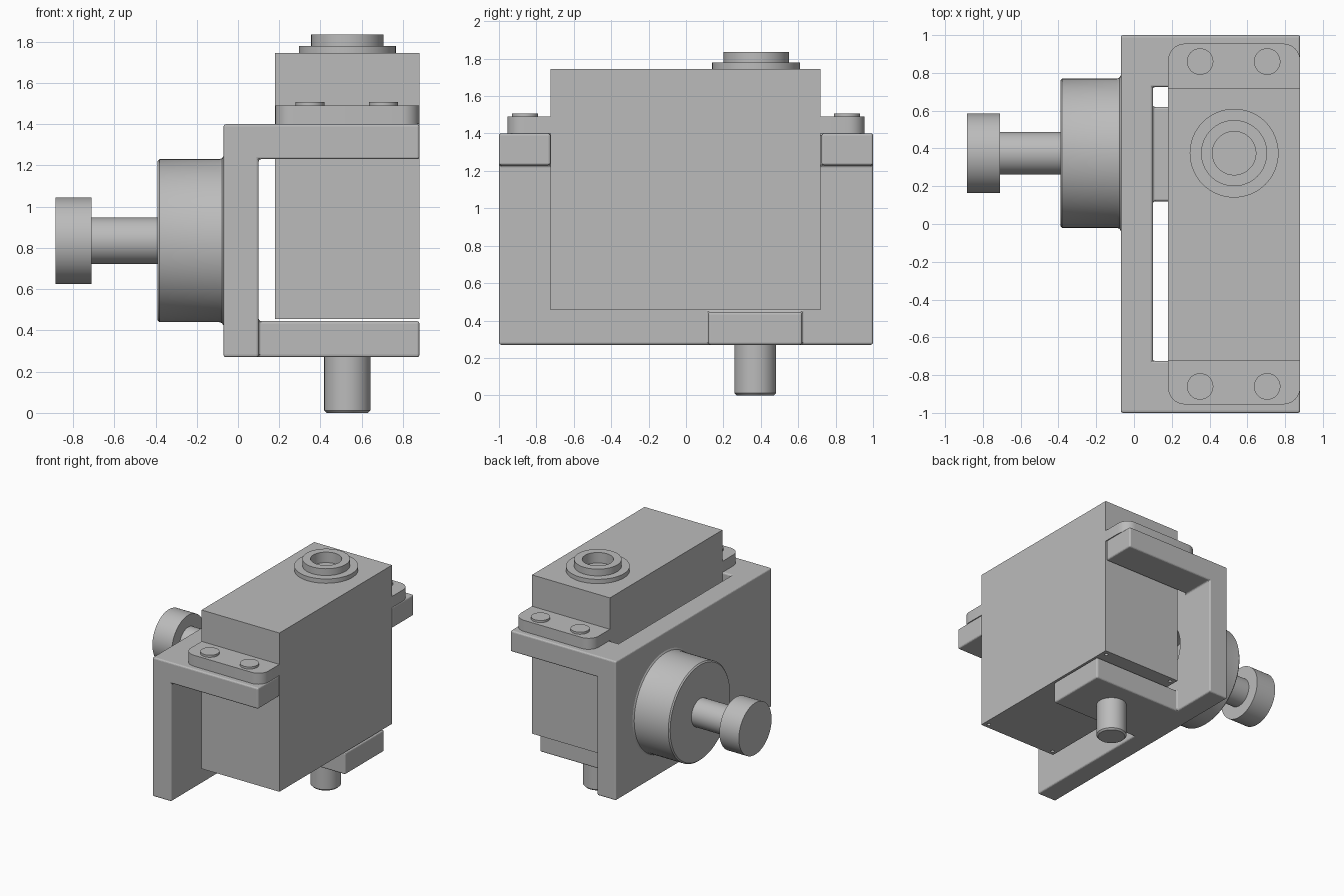
import bpy, bmesh, math
from mathutils import Matrix, Vector

cube = bpy.data.objects.get("Cube")
if cube:
    bpy.data.objects.remove(cube, do_unlink=True)

GREY = (0.5, 0.5, 0.5, 1)
mat = bpy.data.materials.new("plain grey")
mat.use_nodes = True
mat.diffuse_color = GREY
bsdf = next(n for n in mat.node_tree.nodes if n.type == 'BSDF_PRINCIPLED')
bsdf.inputs["Base Color"].default_value = GREY


def finish(name, bm, smooth=False):
    bmesh.ops.recalc_face_normals(bm, faces=bm.faces)
    mesh = bpy.data.meshes.new(name)
    bm.to_mesh(mesh)
    bm.free()
    mesh.materials.append(mat)
    if smooth:
        mesh.shade_smooth()
        mesh.set_sharp_from_angle(angle=math.radians(32))
    obj = bpy.data.objects.new(name, mesh)
    bpy.context.collection.objects.link(obj)
    return obj


def box(name, lo, hi, corner=0):
    """Box between two corners, with optionally rounded upright edges."""
    bm = bmesh.new()
    lo, hi = Vector(lo), Vector(hi)
    size = hi - lo
    bmesh.ops.create_cube(bm, size=1, matrix=Matrix.Translation((lo + hi) / 2) @ Matrix.Diagonal((*size, 1)))
    if corner:
        upright = [e for e in bm.edges if abs(e.verts[0].co.z - e.verts[1].co.z) > size.z / 2]
        bmesh.ops.bevel(bm, geom=upright, offset=corner, segments=8, profile=0.5, affect='EDGES')
    return finish(name, bm, smooth=bool(corner))


def lathe(name, profile, centre, axis='Z', sides=64):
    """Turn (radius, distance) points about an axis through the centre."""
    bm = bmesh.new()
    verts = [bm.verts.new((r, 0, h)) for r, h in profile]
    edges = [bm.edges.new(pair) for pair in zip(verts, verts[1:])]
    bmesh.ops.spin(bm, geom=verts + edges, cent=(0, 0, 0), axis=(0, 0, 1),
                   angle=math.tau, steps=sides, use_duplicate=False)
    bmesh.ops.remove_doubles(bm, verts=bm.verts, dist=0.0005)
    turn = Matrix.Rotation(math.pi / 2, 4, 'Y') if axis == 'X' else Matrix()
    bm.transform(Matrix.Translation(centre) @ turn)
    return finish(name, bm, smooth=True)


def rod(name, r, h0, h1, centre, axis='Z', sides=64):
    return lathe(name, [(0, h0), (r, h0), (r, h1), (0, h1)], centre, axis, sides)


def cut(target, cutter):
    cutter.hide_render = True
    cutter.hide_viewport = True
    mod = target.modifiers.new("cut", 'BOOLEAN')
    mod.operation = 'DIFFERENCE'
    mod.solver = 'EXACT'
    mod.object = cutter


# Bracket: back plate, two upper arms and one lower arm, made from filled cells
XS = (-0.07, 0.10, 0.88)
YS = (-1, -0.725, 0.12, 0.62, 0.725, 1)
ZS = (0.27, 0.445, 1.23, 1.40)


def filled(i, j, k):
    if not (0 <= i < 2 and 0 <= j < 5 and 0 <= k < 3):
        return False
    return i == 0 or (k == 2 and j in (0, 4)) or (k == 0 and j == 2)


bm = bmesh.new()
for i in range(2):
    for j in range(5):
        for k in range(3):
            if not filled(i, j, k):
                continue
            for a in range(3):
                for side in (0, 1):
                    near = [i, j, k]
                    near[a] += 2 * side - 1
                    if filled(*near):
                        continue
                    quad = []
                    for u, v in ((0, 0), (1, 0), (1, 1), (0, 1)):
                        c = [i, j, k]
                        c[a] += side
                        c[(a + 1) % 3] += u
                        c[(a + 2) % 3] += v
                        quad.append(bm.verts.new((XS[c[0]], YS[c[1]], ZS[c[2]])))
                    bm.faces.new(quad)
bmesh.ops.remove_doubles(bm, verts=bm.verts, dist=0.0005)
bmesh.ops.recalc_face_normals(bm, faces=bm.faces)
bmesh.ops.dissolve_limit(bm, angle_limit=0.02, verts=bm.verts, edges=bm.edges)
bracket = finish("bracket", bm)
bevel = bracket.modifiers.new("soft edges", 'BEVEL')
bevel.width = 0.012
bevel.segments = 3
bevel.limit_method = 'ANGLE'

# Round hub on the plate, hollow toward the motor, with a stem and end knob
HUB = (0, 0.375, 0.835)
cut(bracket, rod("hub_bore_cutter", 0.28, -0.1, 0.15, HUB, 'X'))
lathe("hub", [(0, -0.2), (0.28, -0.2), (0.28, -0.05), (0.415, -0.05), (0.412, -0.07),
              (0.4, -0.077), (0.395, -0.09), (0.395, -0.38), (0.385, -0.39), (0, -0.39)], HUB, 'X')
rod("stem", 0.113, -0.72, -0.38, HUB, 'X')
rod("knob", 0.21, -0.885, -0.71, HUB, 'X')

# Lower pivot pin
lathe("pivot_pin", [(0, 0), (0.1, 0), (0.112, 0.012), (0.112, 0.29), (0, 0.29)], (0.53, 0.37, 0))

# Motor body with small holes in its underside
body = box("motor_body", (0.18, -0.725, 0.455), (0.88, 0.72, 1.745))
for x in (0.22, 0.84):
    for y in (-0.685, 0.68):
        cut(body, rod("corner_hole_cutter", 0.014, 0.4, 0.5, (x, y, 0), sides=16))

# Mounting ears and their screws
for side, label in ((-1, "front"), (1, "back")):
    ends = sorted((side * 0.6, side * 0.955))
    ear = box(label + "_mounting_ear", (0.18, ends[0], 1.40), (0.88, ends[1], 1.49), 0.09)
    for x in (0.35, 0.705):
        rod(label + "_screw", 0.07, 1.45, 1.507, (x, side * 0.86, 0), sides=40)

# Output collar on top, with an open bore
lathe("output_collar", [(0, 1.75), (0.115, 1.75), (0.115, 1.835), (0.175, 1.835), (0.175, 1.78),
                        (0.235, 1.78), (0.235, 1.74), (0, 1.74)], (0.53, 0.375, 0))
